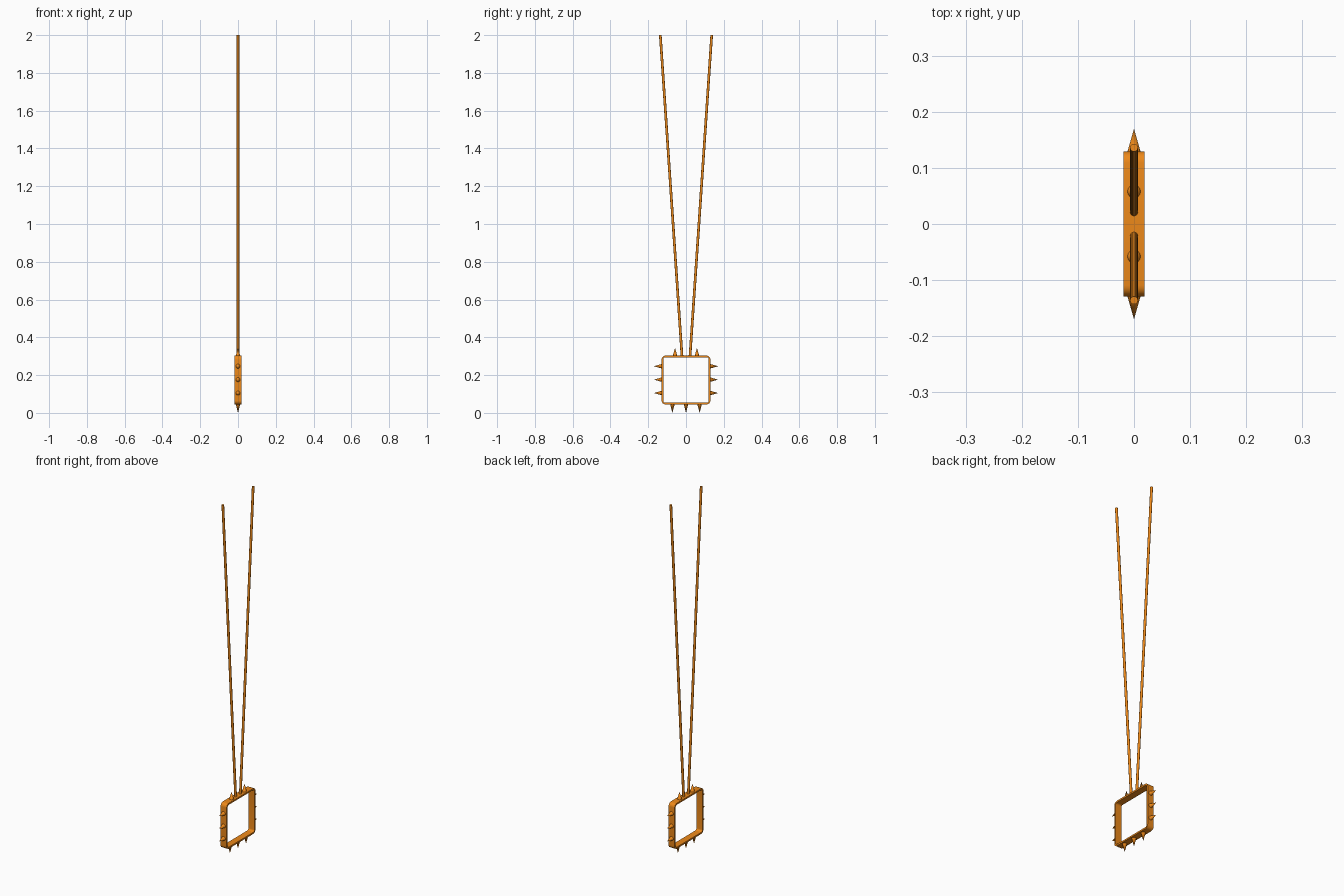
import bpy, bmesh, math
from mathutils import Vector

if "Cube" in bpy.data.objects:
    bpy.data.objects.remove(bpy.data.objects["Cube"])

orange = bpy.data.materials.new("orange")
orange.diffuse_color = (0.85, 0.25, 0.01, 1)
orange.use_nodes = True
orange.node_tree.nodes["Principled BSDF"].inputs["Base Color"].default_value = orange.diffuse_color

HALF, CZ, DEPTH, WALL = 0.129, 0.174, 0.019, 0.009


def finish(obj, name):
    obj.name = name
    obj.data.materials.append(orange)
    bpy.ops.object.select_all(action='DESELECT')
    obj.select_set(True)
    bpy.context.view_layer.objects.active = obj
    bpy.ops.object.shade_smooth_by_angle(angle=math.radians(35))


def cone(name, start, end, r1, r2, sides=16):
    a, b = Vector(start), Vector(end)
    d = b - a
    bpy.ops.mesh.primitive_cone_add(vertices=sides, radius1=r1, radius2=r2,
                                    depth=d.length, location=(a + b) / 2,
                                    rotation=d.to_track_quat('Z', 'Y').to_euler())
    finish(bpy.context.object, name)


def rounded_square(half, radius, steps=6):
    pts = []
    for k in range(4):
        mid = math.radians(45 + 90 * k)
        cy = math.copysign(half - radius, math.cos(mid))
        cz = math.copysign(half - radius, math.sin(mid))
        for i in range(steps + 1):
            a = math.radians(90 * k + 90 * i / steps)
            pts.append((cy + radius * math.cos(a), CZ + cz + radius * math.sin(a)))
    return pts


# Hollow square frame with rounded corners
bm = bmesh.new()
outer, inner = rounded_square(HALF, 0.02), rounded_square(HALF - WALL, 0.011)
rings = [[bm.verts.new((x, y, z)) for y, z in pts]
         for pts, x in ((outer, -DEPTH), (outer, DEPTH), (inner, DEPTH), (inner, -DEPTH))]
n = len(outer)
for r in range(4):
    a, b = rings[r], rings[(r + 1) % 4]
    for i in range(n):
        j = (i + 1) % n
        bm.faces.new((a[i], a[j], b[j], b[i]))
bmesh.ops.recalc_face_normals(bm, faces=bm.faces)
mesh = bpy.data.meshes.new("frame")
bm.to_mesh(mesh)
bm.free()
frame = bpy.data.objects.new("frame", mesh)
bpy.context.collection.objects.link(frame)
finish(frame, "frame")

# Spikes on the sides, bottom and top, plus the two long spreading rods
base, tip = HALF - 0.003, 0.17
for s in (-1, 1):
    for z in (0.105, 0.176, 0.247):
        cone("side_spike", (0, s * base, z), (0, s * tip, z), 0.0125, 0)
    cone("top_spike", (0, s * 0.058, CZ + base), (0, s * 0.058, CZ + tip), 0.0125, 0)
    cone("rod", (0, s * 0.021, CZ + HALF - 0.005), (0, s * 0.136, 2.0), 0.007, 0.007)
for y in (-0.072, 0, 0.072):
    cone("bottom_spike", (0, y, CZ - base), (0, y, 0), 0.0125, 0)
